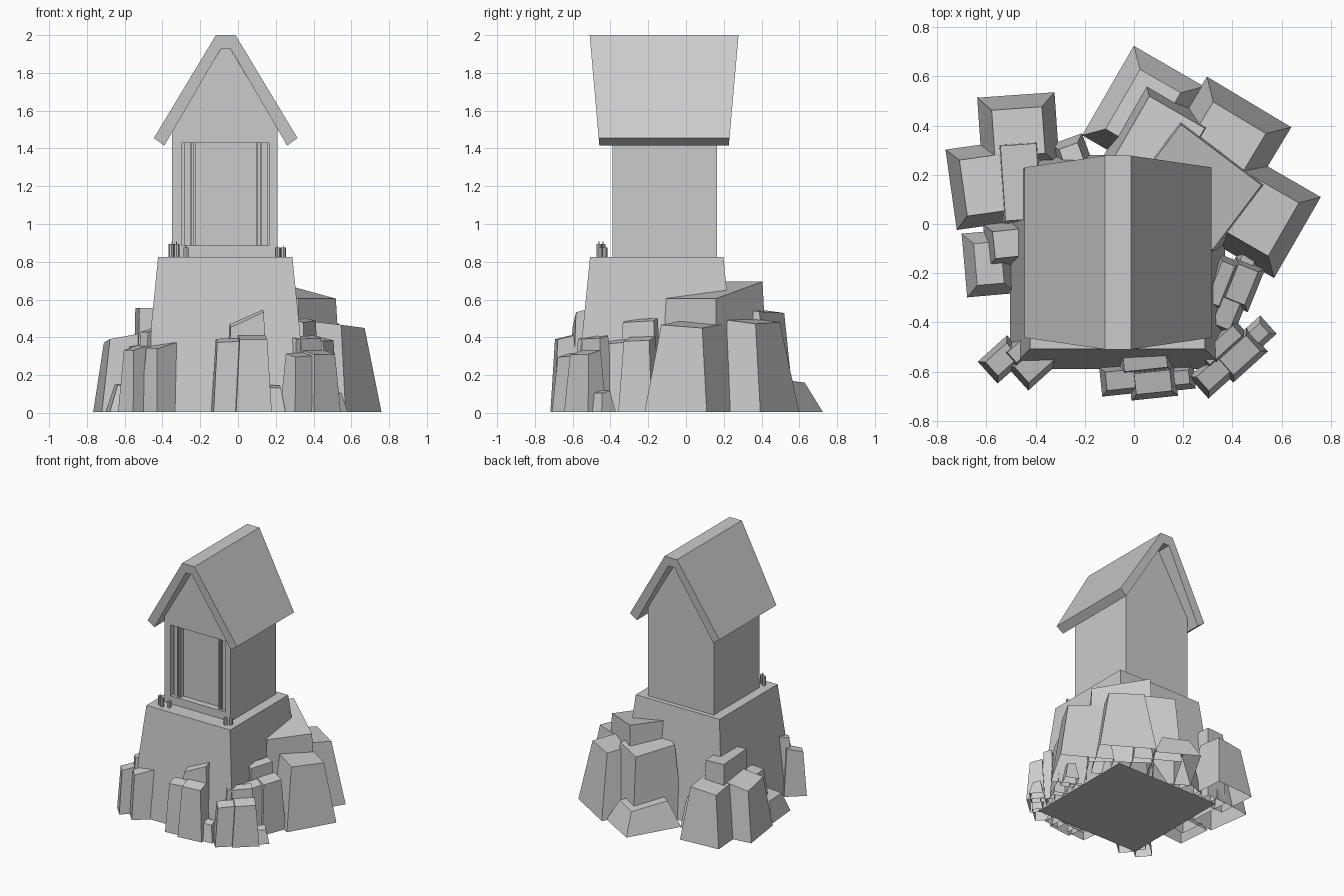
import bpy, bmesh
from math import radians
from mathutils import Vector, Matrix

if "Cube" in bpy.data.objects:
    bpy.data.objects.remove(bpy.data.objects["Cube"])

def make(name, verts, faces):
    me = bpy.data.meshes.new(name)
    me.from_pydata(verts, [], faces)
    bm = bmesh.new()
    bm.from_mesh(me)
    bmesh.ops.recalc_face_normals(bm, faces=bm.faces)
    bm.to_mesh(me)
    bm.free()
    ob = bpy.data.objects.new(name, me)
    bpy.context.collection.objects.link(ob)
    return ob

def prism(name, prof, y_of):
    """Closed (x, z) profile extruded along y; y_of(z) gives both ends."""
    n = len(prof)
    vs = [(x, y_of(z)[i], z) for i in (0, 1) for x, z in prof]
    fs = [tuple(range(n)), tuple(range(2 * n - 1, n - 1, -1))]
    fs += [(i, (i + 1) % n, n + (i + 1) % n, n + i) for i in range(n)]
    return make(name, vs, fs)

def block(name, x0, x1, y0, y1, z0, z1, inset=0):
    """Box whose top edge is pulled in by inset."""
    prof = [(x0, z0), (x1, z0), (x1 - inset, z1), (x0 + inset, z1)]
    t = lambda z: inset * (z - z0) / (z1 - z0)
    return prism(name, prof, lambda z: (y0 + t(z), y1 - t(z)))

def rock(x, y, w, d, ang, h, inset, slope=0.12, tilt=0):
    """Turned, tapered block, open below; top slopes down outwards and rises along its width by tilt."""
    c = Vector((x, y))
    out = c.normalized()
    ob = block("rock", -w / 2, w / 2, -d / 2, d / 2, 0.005, h, inset)
    for v in ob.data.vertices:
        if v.co.z > 0.05:
            v.co.z += tilt * v.co.x
    ob.data.transform(Matrix.Translation((x, y, 0)) @ Matrix.Rotation(radians(ang), 4, "Z"))
    bm = bmesh.new()
    bm.from_mesh(ob.data)
    for v in bm.verts:
        if v.co.z > 0.05:
            v.co.z -= slope * (v.co.xy - c).dot(out)
    under = [f for f in bm.faces if f.normal.z < -0.9]
    bmesh.ops.delete(bm, geom=under, context="FACES")
    bm.to_mesh(ob.data)
    bm.free()

# stone pedestal
block("pedestal", -0.505, 0.37, -0.59, 0.28, 0.005, 0.825, 0.082)

# house body with recessed front
C = -0.065
house = prism("house_body", [(-0.35, 0.82), (0.21, 0.82), (0.21, 1.505), (-0.041, 1.928),
                             (-0.089, 1.928), (-0.35, 1.505)], lambda z: (-0.39, 0.163))
cut = block("recess_cutter", -0.30, 0.165, -0.5, -0.34, 0.885, 1.43)
cut.hide_render = True
cut.hide_viewport = True
mod = house.modifiers.new("recess", "BOOLEAN")
mod.operation = "DIFFERENCE"
mod.solver = "EXACT"
mod.object = cut

# door strips on both sides of the recess
for s in (-1, 1):
    for mid, half, y in ((0.196, 0.026, -0.365), (0.166, 0.006, -0.375), (0.186, 0.004, -0.375)):
        block("door_strip", C + s * mid - half, C + s * mid + half, y, -0.338, 0.885, 1.43)

# gabled roof, longer at the ridge than at the eaves
half = [(-0.052, 2.0), (-0.38, 1.455), (-0.325, 1.415), (-0.025, 1.93)]
prof = [(C + x, z) for x, z in half] + [(C - x, z) for x, z in reversed(half)]
def roof_ends(z):
    t = 0.05 * (z - 1.43) / 0.57
    return (-0.46 - t, 0.228 + t)
prism("roof", prof, roof_ends)

# candles on the ledge
for i, (x, y) in enumerate(((-0.353, -0.44), (-0.275, -0.44), (-0.325, -0.46),
                            (0.24, -0.43), (0.21, -0.45))):
    h = 0.068 if i % 2 == 0 and x < 0 else 0.05
    for name, r, z0, z1 in (("candle", 0.014, 0.82, 0.825 + h), ("wick", 0.002, 0.82 + h, 0.84 + h)):
        bpy.ops.mesh.primitive_cylinder_add(vertices=8, radius=r, depth=z1 - z0,
                                            location=(x, y, (z0 + z1) / 2))
        bpy.context.object.name = name

# large rocks: x, y, width, depth, angle, height, inset
for r in (
    (0.037, 0.46, 0.33, 0.42, -30, 0.18, 0.07),
    (0.365, 0.325, 0.40, 0.40, -31, 0.49, 0.075),
    (0.50, 0.04, 0.38, 0.38, -30, 0.47, 0.065),
    (0.255, 0.15, 0.46, 0.38, -37, 0.65, 0.025, 0.0, -0.22),
    (0.10, 0.325, 0.34, 0.38, -30, 0.55, 0.04),
    (-0.47, 0.375, 0.315, 0.30, 4, 0.40, 0.055),
    (-0.595, 0.16, 0.30, 0.33, 8, 0.40, 0.05, 0.2),
    (-0.46, 0.17, 0.17, 0.33, 4, 0.555, 0.012, 0.0),
    (-0.59, -0.16, 0.20, 0.26, 5, 0.155, 0.045),
    (-0.51, -0.08, 0.19, 0.18, 6, 0.36, 0.035),
    (-0.25, 0.27, 0.14, 0.16, 20, 0.2, 0.03),
):
    rock(*r)

# small rock clusters: one tall slab behind, two flanking rocks, a low foot
pattern = ((0.02, 0.085, 0.22, 0.10, 1.0), (-0.09, 0.015, 0.16, 0.12, 0.77),
           (0.05, 0.0, 0.19, 0.13, 0.80), (0.16, 0.015, 0.13, 0.10, 0.28))
# x, y, placement angle, extra turn of each rock, tallest height, number of rocks
for x, y, ang, turn, h, n in ((-0.45, -0.565, 0, 42, 0.45, 3), (0.03, -0.645, 2, 4, 0.50, 4),
                              (0.395, -0.565, 42, 0, 0.40, 4), (0.42, -0.29, 68, 0, 0.49, 4)):
    for i, (u, v, w, d, k) in enumerate(pattern[:n]):
        p = Vector((x, y)) + Matrix.Rotation(radians(ang), 2) @ Vector((u, v)) * 0.95
        rock(p.x, p.y, w, d, ang + turn, h * k, 0.022, 0.25, 0.45 if i == 0 and turn == 4 else 0)
